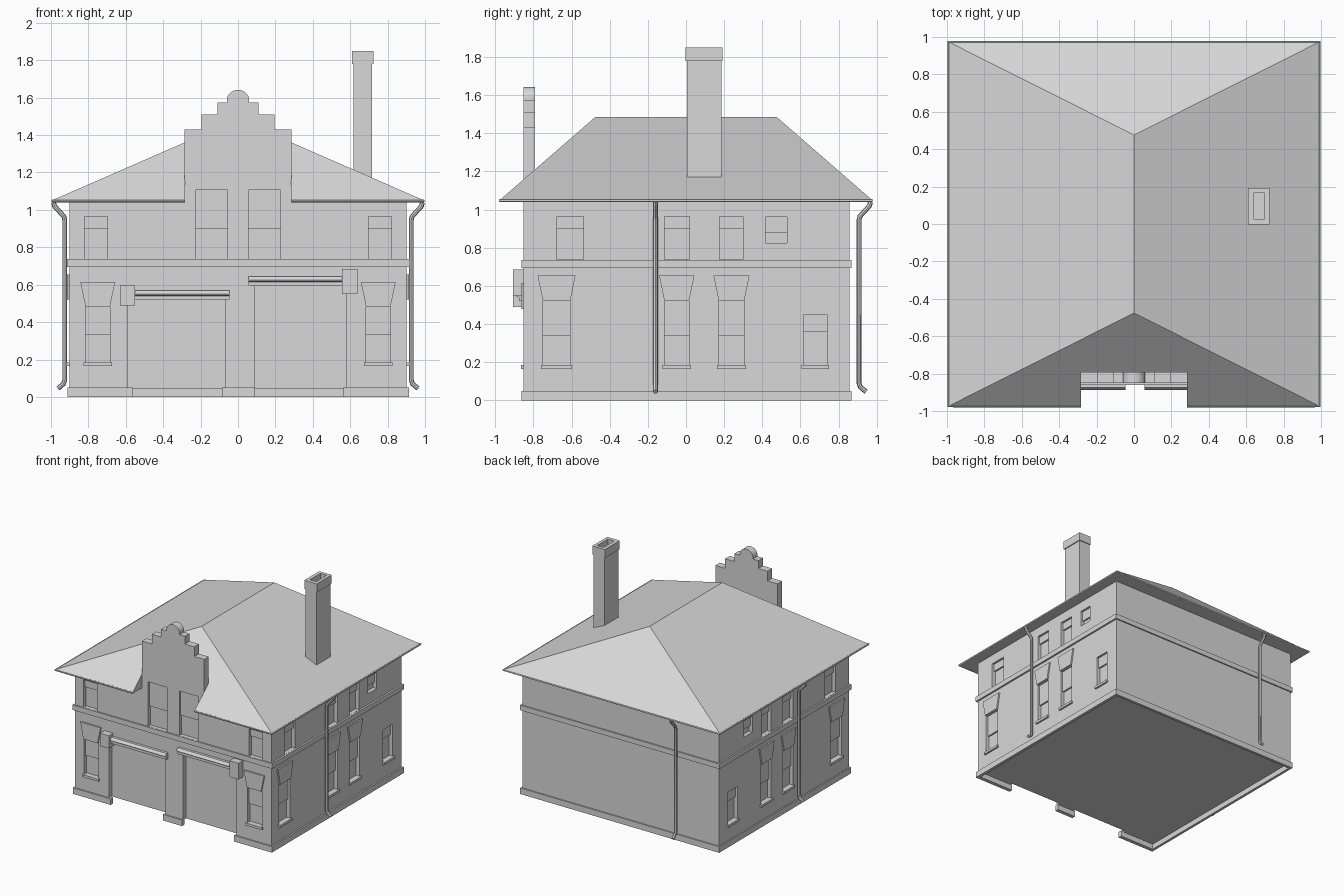
import bpy, bmesh, math

cube = bpy.data.objects.get("Cube")
if cube:
    bpy.data.objects.remove(cube, do_unlink=True)

stone = bpy.data.materials.new("plain_grey")
stone.use_nodes = True
grey = (0.69, 0.69, 0.69, 1)
stone.diffuse_color = grey
stone.node_tree.nodes["Principled BSDF"].inputs["Base Color"].default_value = grey

WX, WY, BACK = 0.901, 0.851, 0.857    # wall planes: sides, front, back
FLOOR, EAVES = 0.045, 1.043


def wall_point(wall, u, z, d):
    """Point at u along a wall, height z, distance d out of its face."""
    if wall == "front":
        return (u, -WY - d, z)
    return ((WX + d) * (1 if wall == "left" else -1), u, z)


def prism(bm, wall, outline, d0, d1):
    rings = [[bm.verts.new(wall_point(wall, u, z, d)) for u, z in outline] for d in (d0, d1)]
    bm.faces.new(rings[0])
    bm.faces.new(rings[1])
    n = len(outline)
    for i in range(n):
        j = (i + 1) % n
        bm.faces.new((rings[0][i], rings[0][j], rings[1][j], rings[1][i]))


def slab(bm, wall, u0, u1, z0, z1, d0, d1):
    prism(bm, wall, [(u0, z0), (u1, z0), (u1, z1), (u0, z1)], d0, d1)


def finish(name, bm):
    bmesh.ops.recalc_face_normals(bm, faces=bm.faces)
    mesh = bpy.data.meshes.new(name)
    bm.to_mesh(mesh)
    bm.free()
    mesh.materials.append(stone)
    ob = bpy.data.objects.new(name, mesh)
    bpy.context.collection.objects.link(ob)
    return ob


def block(name, *boxes):
    """Object made of boxes given as x0, x1, y0, y1, z0, z1."""
    bm = bmesh.new()
    for x0, x1, y0, y1, z0, z1 in boxes:
        slab(bm, "front", x0, x1, z0, z1, -WY - y0, -WY - y1)
    return finish(name, bm)


def cut(cutter, *targets):
    cutter.hide_render = True
    for ob in targets:
        mod = ob.modifiers.new("cut", 'BOOLEAN')
        mod.operation, mod.solver, mod.object = 'DIFFERENCE', 'EXACT', cutter
        bpy.context.view_layer.objects.active = ob
        bpy.ops.object.modifier_apply(modifier=mod.name)
    bpy.data.objects.remove(cutter, do_unlink=True)


def tube(name, points, radius):
    curve = bpy.data.curves.new(name, 'CURVE')
    curve.dimensions = '3D'
    curve.bevel_depth, curve.bevel_resolution = radius, 2
    curve.use_fill_caps = True
    line = curve.splines.new('POLY')
    line.points.add(len(points) - 1)
    for p, co in zip(line.points, points):
        p.co = (*co, 1)
    curve.materials.append(stone)
    ob = bpy.data.objects.new(name, curve)
    bpy.context.collection.objects.link(ob)
    bpy.ops.object.select_all(action='DESELECT')
    ob.select_set(True)
    bpy.context.view_layer.objects.active = ob
    bpy.ops.object.convert(target='MESH')
    bpy.ops.object.shade_smooth_by_angle()


# Windows: start, end, bottom, sash rail, top, top of flared lintel (0 for none)
front_windows = [
    (0.057, 0.228, 0.738, 0.9, 1.107, 0),
    (0.697, 0.822, 0.738, 0.9, 0.965, 0),
    (0.685, 0.815, 0.18, 0.335, 0.48, 0.615),
]
side_windows = [
    (-0.675, -0.537, 0.738, 0.9, 0.964, 0),
    (-0.113, 0.018, 0.738, 0.9, 0.964, 0),
    (0.175, 0.3, 0.738, 0.9, 0.964, 0),
    (0.418, 0.53, 0.826, 0.877, 0.96, 0),
    (-0.75, -0.607, 0.18, 0.34, 0.52, 0.655),
    (-0.113, 0.016, 0.18, 0.34, 0.52, 0.655),
    (0.172, 0.305, 0.18, 0.34, 0.52, 0.655),
    (0.615, 0.74, 0.18, 0.36, 0.45, 0),
]
windows = [("front", w) for w in front_windows]
windows += [("front", (-w[1], -w[0], *w[2:])) for w in front_windows]
windows += [(side, w) for side in ("left", "right") for w in side_windows]

openings, sashes = bmesh.new(), bmesh.new()
lintels, sills = bmesh.new(), bmesh.new()
for wall, (a, b, low, rail, high, flare) in windows:
    slab(openings, wall, a, b, low, high, -0.04, 0.05)
    slab(sashes, wall, a, b, rail, high, -0.045, -0.018)
    slab(sashes, wall, a, b, low, rail, -0.045, -0.032)
    if flare:
        prism(lintels, wall, [(a, high), (b, high), (b + 0.028, flare), (a - 0.028, flare)], -0.02, 0.012)
    if low < 0.5:
        slab(sills, wall, a - 0.01, b + 0.01, low - 0.015, low + 0.005, -0.03, 0.015)

# Garage door openings
slab(openings, "front", -0.59, -0.07, -0.1, 0.54, -0.04, 0.05)
slab(openings, "front", 0.09, 0.58, -0.1, 0.61, -0.04, 0.05)

# Walls and stepped gable with a rounded crown
walls = block("walls", (-WX, WX, -WY, BACK, FLOOR, EAVES))
half = [(0.285, EAVES), (0.285, 1.43), (0.195, 1.43), (0.195, 1.51),
        (0.11, 1.51), (0.11, 1.575), (0.06, 1.575)]
crown = [(0.06 * math.cos(math.pi * i / 16), 1.585 + 0.057 * math.sin(math.pi * i / 16)) for i in range(17)]
bm = bmesh.new()
prism(bm, "front", half + crown + [(-x, z) for x, z in reversed(half)], 0, -0.06)
gable = finish("stepped_gable", bm)
cut(finish("opening_cutter", openings), walls, gable)

finish("window_sashes", sashes)
finish("flared_lintels", lintels)
finish("window_sills", sills)

# Plinth ring below the floor, broken at the doors
plinth = block("plinth", (-0.912, 0.914, -0.862, 0.868, 0, 0.05))
cut(block("plinth_core", (-0.89, 0.89, -0.83, 0.845, -0.1, 0.1)), plinth)
cut(block("plinth_gaps", (-0.565, -0.085, -1, -0.8, -0.1, 0.1),
          (0.09, 0.565, -1, -0.8, -0.1, 0.1)), plinth)

# Band course between the storeys
band = block("band_course", (-0.914, 0.916, -0.862, 0.868, 0.695, 0.737))
cut(block("band_core", (-0.85, 0.85, -0.8, 0.8, 0.6, 0.8)), band)

# Shutter housings above the doors, with motor boxes
bm = bmesh.new()
nose = [(0, 0), (0, 0.05), (0.022, 0.05), (0.037, 0.03), (0.037, 0.025), (0.025, 0.02), (0.025, 0)]
for a, b, z in ((-0.555, -0.045, 0.52), (0.057, 0.56, 0.595)):
    prism(bm, "left", [(-WY - out, z + up) for out, up in nose], a - WX, b - WX)
finish("shutter_housings", bm)
bm = bmesh.new()
slab(bm, "front", -0.63, -0.55, 0.49, 0.595, -0.01, 0.057)
slab(bm, "front", 0.557, 0.64, 0.55, 0.685, -0.01, 0.057)
finish("motor_boxes", bm)

# Hipped roof with a thin fascia, notched around the gable
bm = bmesh.new()
rx, ry, ridge = 0.992, 0.974, 0.476
corners = ((-rx, -ry), (rx, -ry), (rx, ry), (-rx, ry))
low = [bm.verts.new((x, y, EAVES)) for x, y in corners]
top = [bm.verts.new((x, y, 1.052)) for x, y in corners]
e, f = [bm.verts.new((0, y, 1.485)) for y in (-ridge, ridge)]
bm.faces.new(low)
for i in range(4):
    j = (i + 1) % 4
    bm.faces.new((low[i], low[j], top[j], top[i]))
a, b, c, d = top
for face in ((a, b, e), (b, c, f, e), (c, d, f), (d, a, e, f)):
    bm.faces.new(face)
roof = finish("hipped_roof", bm)
cut(block("roof_cutter", (-0.283, 0.283, -1.1, -0.8, 0.9, 1.4)), roof)

# Gutters and downpipes
tube("gutter", [(x, y, 1.048) for x, y in (
    (0.283, -ry), (rx, -ry), (rx, ry), (-rx, ry), (-rx, -ry), (-0.283, -ry))], 0.008)
pipe = [(0.085, 1.04), (0.08, 1.02), (0.03, 0.965), (0.025, 0.945), (0.025, 0.09), (0.032, 0.07), (0.062, 0.045)]
for side in ("left", "right"):
    tube(side + "_downpipe", [wall_point(side, -0.16, z, out) for out, z in pipe], 0.013)
tube("back_downpipe", [(-0.54, BACK + 0.025 + out, z) for out, z in pipe], 0.013)

# Chimney with a hollow cap
block("chimney_stack", (0.617, 0.717, 0.004, 0.185, 1.1, 1.79))
cap = block("chimney_cap", (0.61, 0.725, -0.003, 0.192, 1.78, 1.85))
cut(block("flue_cutter", (0.64, 0.698, 0.028, 0.165, 1.8, 1.9)), cap)
